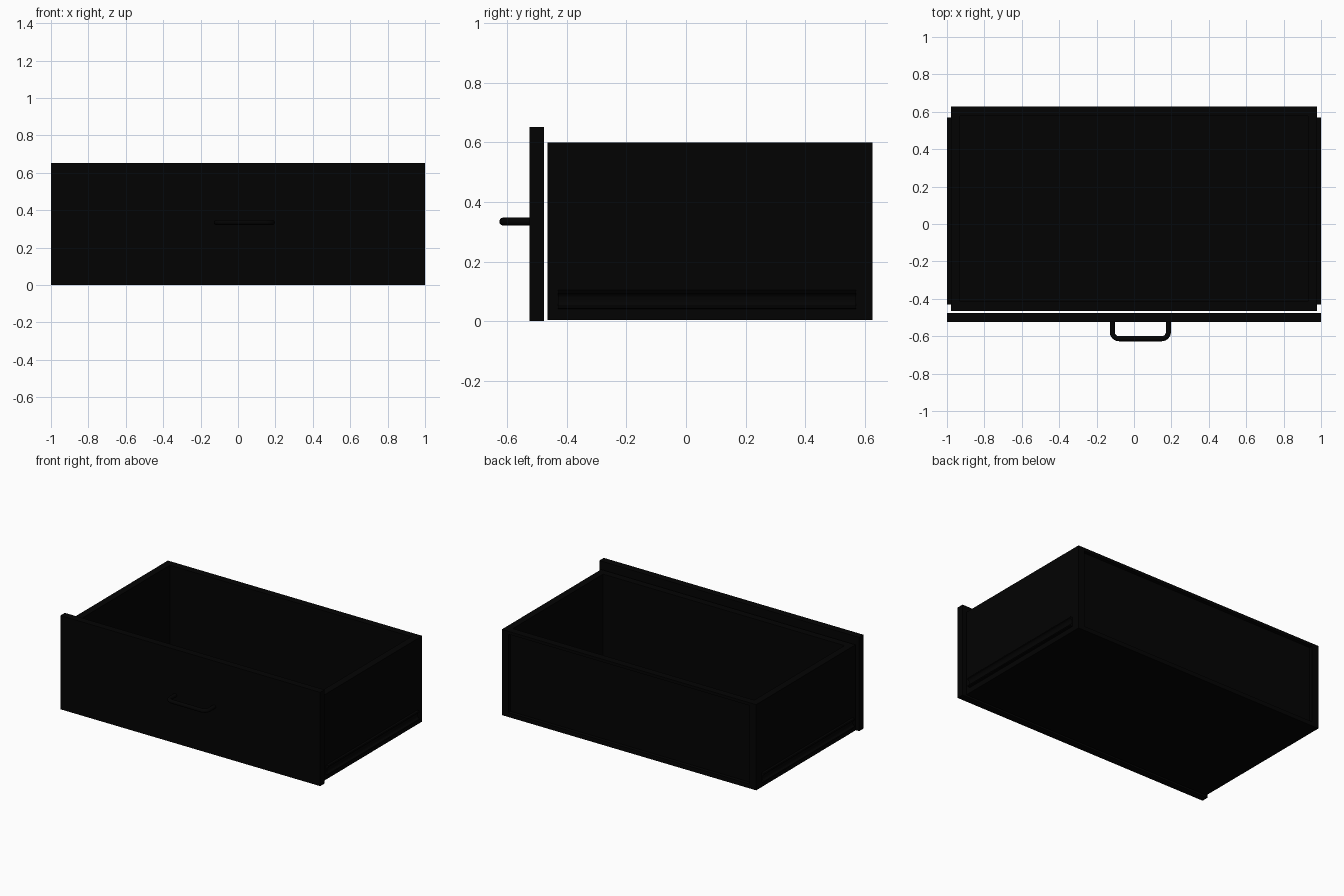
import bpy, bmesh, math
from mathutils import Vector

if "Cube" in bpy.data.objects:
    bpy.data.objects.remove(bpy.data.objects["Cube"])

black = bpy.data.materials.new("black")
black.diffuse_color = (0.0008, 0.0008, 0.0008, 1)
black.use_nodes = True
black.node_tree.nodes["Principled BSDF"].inputs["Base Color"].default_value = black.diffuse_color


def add_object(name, data):
    ob = bpy.data.objects.new(name, data)
    bpy.context.collection.objects.link(ob)
    data.materials.append(black)
    return ob


def box(name, lo, hi):
    bm = bmesh.new()
    bmesh.ops.create_cube(bm, size=1)
    lo, hi = Vector(lo), Vector(hi)
    for v in bm.verts:
        v.co = Vector(((v.co[i] + 0.5) * (hi[i] - lo[i]) + lo[i]) for i in range(3))
    me = bpy.data.meshes.new(name)
    bm.to_mesh(me)
    bm.free()
    return add_object(name, me)


def extrude_y(name, profile, y0, y1):
    # (x, z) outline swept along y
    bm = bmesh.new()
    face = bm.faces.new([bm.verts.new((x, y0, z)) for x, z in profile])
    ext = bmesh.ops.extrude_face_region(bm, geom=[face])
    verts = [g for g in ext["geom"] if isinstance(g, bmesh.types.BMVert)]
    bmesh.ops.translate(bm, verts=verts, vec=(0, y1 - y0, 0))
    bmesh.ops.recalc_face_normals(bm, faces=bm.faces)
    me = bpy.data.meshes.new(name)
    bm.to_mesh(me)
    bm.free()
    return add_object(name, me)


# front panel, set slightly ahead of the drawer box
box("front_panel", (-1, -0.525, 0), (1, -0.476, 0.652))

# drawer box: floor, front wall, slightly recessed back with a top lip
X, Y0, Y1, Z0, Z1, T = 0.979, -0.465, 0.627, 0.004, 0.60, 0.05
R = 0.025
box("bottom", (-X + T, Y0 + T, Z0), (X - T, Y1, Z0 + 0.03))
box("inner_front_wall", (-X + T, Y0, Z0), (X - T, Y0 + T, Z1))
box("back_wall", (-X + T, Y1 - T, Z0 + 0.03), (X - T, Y1 - R, Z1))
box("back_lip", (-X + T, Y1 - R, Z1 - 0.02), (X - T, Y1, Z1))

for side, s in (("left", -1), ("right", 1)):
    xs = sorted((s * X, s * (X - T)))
    box(side + "_wall", (xs[0], Y0, Z0), (xs[1], Y1, Z1))
    # slide rail: shallow rounded channel opening outwards
    prof = [(X, 0.04), (0.996, 0.04), (1.0, 0.044), (0.998, 0.05)]
    prof += [(0.997 - 0.012 * math.sin(math.pi * i / 8), 0.0725 - 0.02 * math.cos(math.pi * i / 8))
             for i in range(1, 8)]
    prof += [(0.998, 0.095), (1.0, 0.101), (0.996, 0.105), (X, 0.105)]
    extrude_y(side + "_rail", [(s * x, z) for x, z in prof], -0.43, 0.57)

# handle: round bar with rounded corners
cx, half, yb, yf, z, r = 0.034, 0.15, -0.515, -0.6135, 0.334, 0.036
pts = [(cx - half, yb)]
for s, start in ((-1, 180), (1, 270)):
    for i in range(7):
        a = math.radians(start + 15 * i)
        pts.append((cx + s * (half - r) + r * math.cos(a), yf + r + r * math.sin(a)))
pts.append((cx + half, yb))
cu = bpy.data.curves.new("handle", 'CURVE')
cu.dimensions = '3D'
sp = cu.splines.new('POLY')
sp.points.add(len(pts) - 1)
for p, (x, y) in zip(sp.points, pts):
    p.co = (x, y, z, 1)
cu.bevel_depth = 0.0135
cu.bevel_resolution = 4
cu.use_fill_caps = True
add_object("handle", cu)
